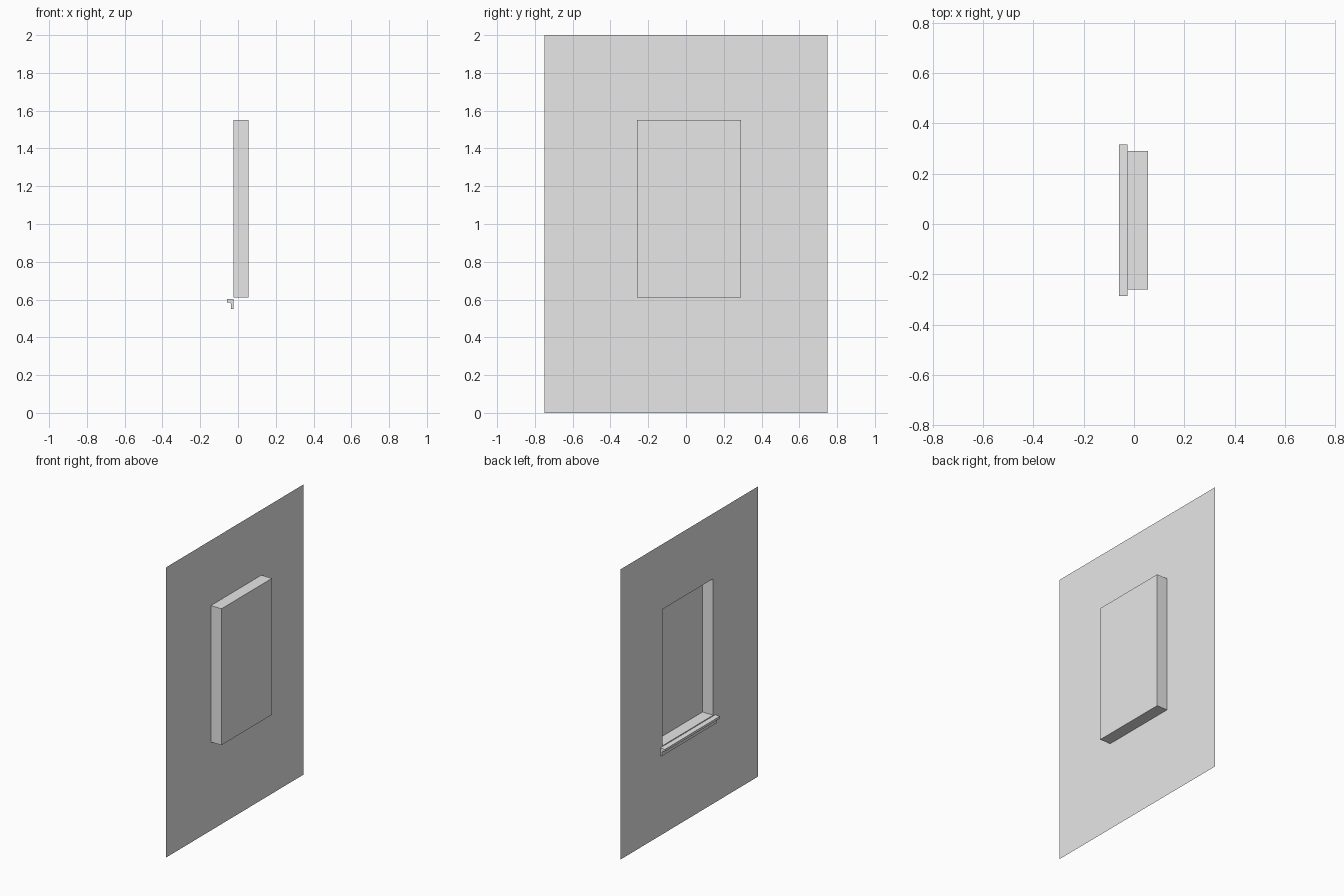
import bpy
import bmesh

default = bpy.data.objects.get("Cube")
if default:
    bpy.data.objects.remove(default, do_unlink=True)

grey = bpy.data.materials.new("plain_grey")
grey.use_nodes = True
grey.diffuse_color = (0.8, 0.8, 0.8, 1)
grey.node_tree.nodes["Principled BSDF"].inputs["Base Color"].default_value = (0.8, 0.8, 0.8, 1)

WALL_X, PANE_X = -0.025, 0.056


def finish(name, bm):
    mesh = bpy.data.meshes.new(name)
    bm.to_mesh(mesh)
    bm.free()
    mesh.materials.append(grey)
    obj = bpy.data.objects.new(name, mesh)
    bpy.context.collection.objects.link(obj)
    return obj


def ring(bm, x, y0, y1, z0, z1):
    """Rectangle of vertices in a plane of constant x, ordered to face -x."""
    return [bm.verts.new((x, y, z)) for y, z in ((y0, z0), (y0, z1), (y1, z1), (y1, z0))]


def bridge(bm, a, b):
    n = len(a)
    for i in range(n):
        j = (i + 1) % n
        bm.faces.new((a[i], a[j], b[j], b[i]))


OUTER = (-0.75, 0.75, 0, 2)
OPENING = (-0.26, 0.29, 0.61, 1.55)

# Thin wall sheet with a rectangular opening
bm = bmesh.new()
bridge(bm, ring(bm, WALL_X, *OUTER), ring(bm, WALL_X, *OPENING))
finish("wall", bm)

# Recess: four reveals
bm = bmesh.new()
bridge(bm, ring(bm, WALL_X, *OPENING), ring(bm, PANE_X, *OPENING))
finish("window_reveal", bm)

# Flat pane closing the recess
bm = bmesh.new()
bm.faces.new(ring(bm, PANE_X, *OPENING))
finish("window_pane", bm)

# Sill: overhanging lip with a thin apron beneath, extruded along y
profile = [(WALL_X, 0.604), (-0.059, 0.602), (-0.059, 0.586), (-0.042, 0.583),
           (-0.036, 0.575), (-0.036, 0.55), (WALL_X, 0.55)]
bm = bmesh.new()
ends = [[bm.verts.new((x, y, z)) for x, z in profile] for y in (-0.285, 0.315)]
bridge(bm, *ends)
for end in ends:
    bm.faces.new(end)
bmesh.ops.recalc_face_normals(bm, faces=bm.faces)
finish("window_sill", bm)
